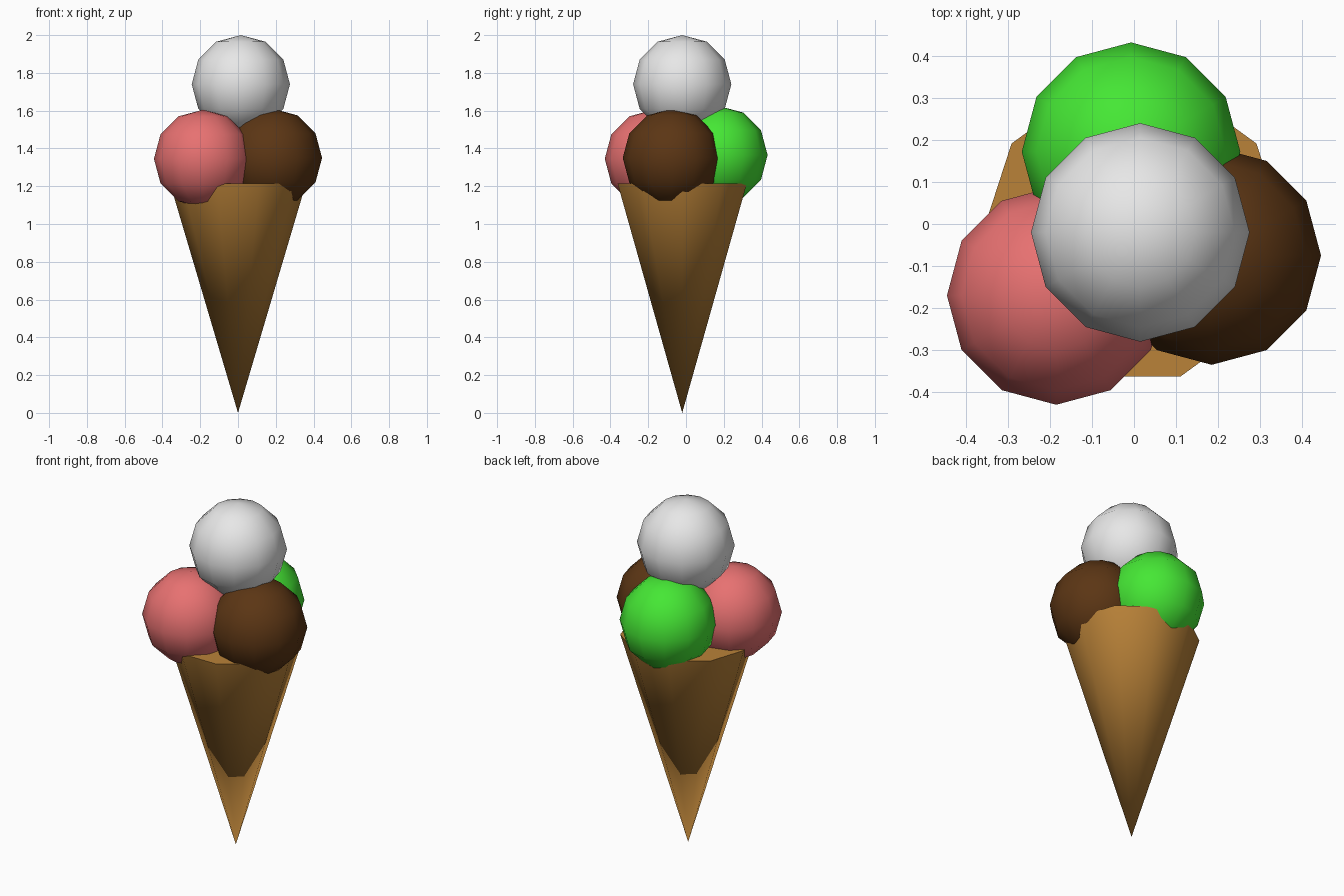
import bpy
import bmesh
from math import cos, sin, tau, radians

cube = bpy.data.objects.get("Cube")
if cube:
    bpy.data.objects.remove(cube)


def material(name, rgb):
    mat = bpy.data.materials.new(name)
    mat.use_nodes = True
    color = (*rgb, 1.0)
    mat.diffuse_color = color
    mat.node_tree.nodes["Principled BSDF"].inputs["Base Color"].default_value = color
    return mat


def add_object(name, bm, mat, location):
    bmesh.ops.recalc_face_normals(bm, faces=bm.faces)
    mesh = bpy.data.meshes.new(name)
    bm.to_mesh(mesh)
    bm.free()
    mesh.materials.append(mat)
    obj = bpy.data.objects.new(name, mesh)
    obj.location = location
    bpy.context.collection.objects.link(obj)
    bpy.ops.object.select_all(action='DESELECT')
    obj.select_set(True)
    bpy.context.view_layer.objects.active = obj
    bpy.ops.object.shade_smooth_by_angle(angle=radians(45))
    return obj


def scoop(name, mat, location, radius=0.26):
    bm = bmesh.new()
    bmesh.ops.create_uvsphere(bm, u_segments=12, v_segments=6, radius=radius)
    return add_object(name, bm, mat, location)


def wafer_cone(name, mat, location, sides=10, radius=0.36, height=1.215):
    bm = bmesh.new()
    tip = bm.verts.new((0, 0, 0))
    angles = [tau * i / sides for i in range(sides)]
    rim = [bm.verts.new((radius * cos(a), radius * sin(a), height)) for a in angles]
    bm.faces.new(rim)
    for i in range(sides):
        bm.faces.new((tip, rim[(i + 1) % sides], rim[i]))
    return add_object(name, bm, mat, location)


# Pointed ten-sided cone with a closed top
wafer_cone("cone", material("wafer brown", (0.49, 0.225, 0.04)), (0, -0.02, 0))

# Three scoops resting in the cone and one stacked on top
scoop("strawberry_scoop", material("strawberry pink", (0.8, 0.165, 0.165)), (-0.185, -0.17, 1.345))
scoop("chocolate_scoop", material("chocolate brown", (0.105, 0.036, 0.007)), (0.185, -0.075, 1.35))
scoop("mint_scoop", material("mint green", (0.06, 0.8, 0.035)), (-0.007, 0.172, 1.365))
scoop("vanilla_scoop", material("vanilla white", (0.8, 0.8, 0.8)), (0.015, -0.02, 1.74))
